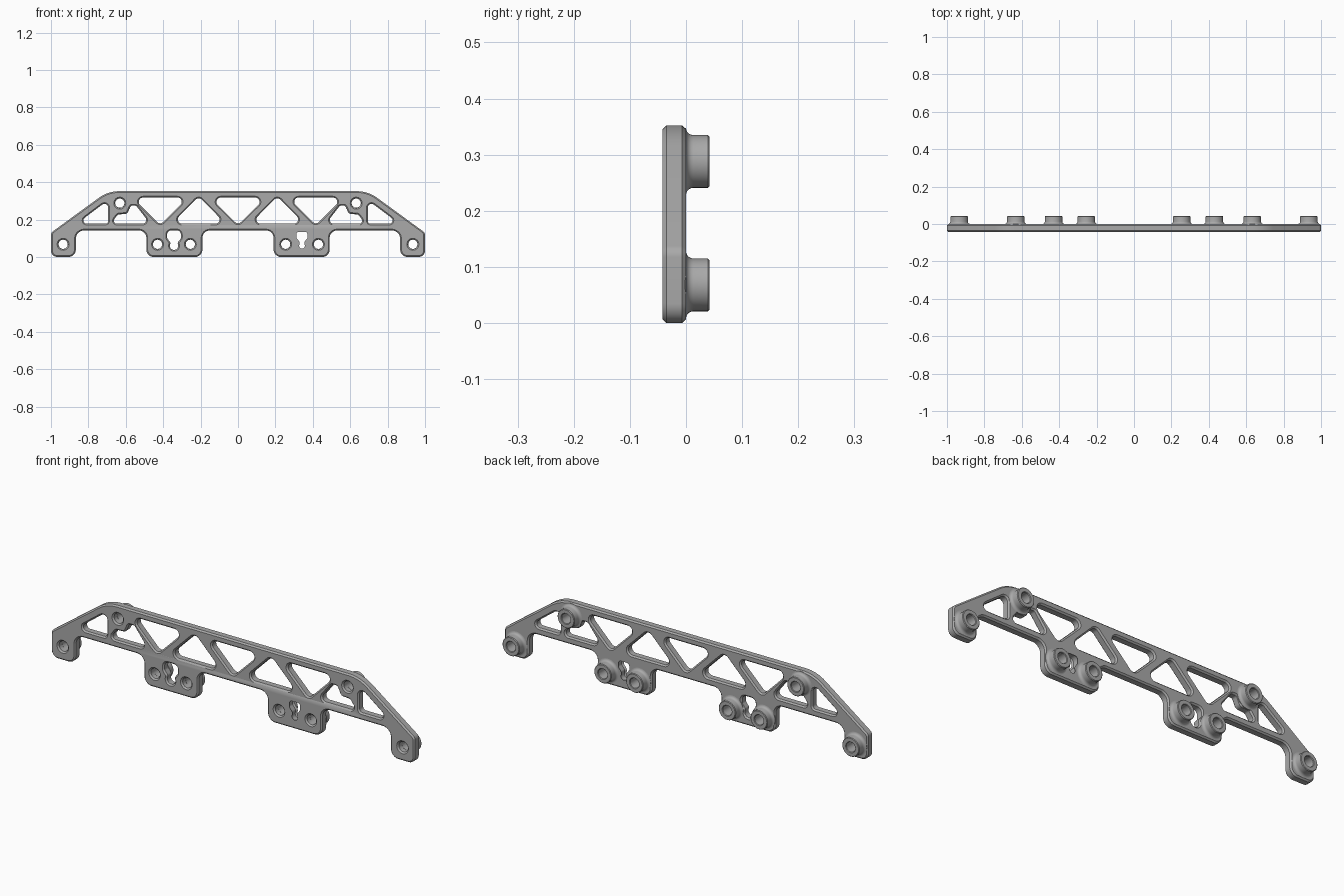
import bpy, bmesh, math
from mathutils import Vector, Matrix

cube = bpy.data.objects.get("Cube")
if cube:
    bpy.data.objects.remove(cube, do_unlink=True)

grey = bpy.data.materials.new("satin grey")
grey.use_nodes = True
colour = (0.4, 0.4, 0.4, 1)
grey.diffuse_color = colour
grey.node_tree.nodes["Principled BSDF"].inputs["Base Color"].default_value = colour

THICK, CHAMFER, BORE = 0.042, 0.007, 0.025


def finish(obj):
    obj.data.materials.clear()
    obj.data.materials.append(grey)
    bpy.ops.object.select_all(action='DESELECT')
    obj.select_set(True)
    bpy.context.view_layer.objects.active = obj
    bpy.ops.object.shade_smooth_by_angle(angle=math.radians(30))


def rounded(corners, steps=8):
    """Closed outline from (x, z, radius) corners, each replaced by an arc."""
    out = []
    for i, (x, z, r) in enumerate(corners):
        p = Vector((x, z))
        a = (Vector(corners[i - 1][:2]) - p).normalized()
        b = (Vector(corners[(i + 1) % len(corners)][:2]) - p).normalized()
        half = a.angle(b) / 2
        centre = p + (a + b).normalized() * (r / math.sin(half))
        tangent = r / math.tan(half)
        start, end = p + a * tangent - centre, p + b * tangent - centre
        sweep = start.angle_signed(end)
        for k in range(steps + 1):
            t = -sweep * k / steps
            c, s = math.cos(t), math.sin(t)
            out.append(centre + Vector((start.x * c - start.y * s, start.x * s + start.y * c)))
    return out


def mirror(points):
    return [Vector((-p[0], p[1])) for p in reversed(points)]


def circle(x, z, r, n=32):
    return [Vector((x + r * math.cos(math.tau * k / n), z + r * math.sin(math.tau * k / n)))
            for k in range(n)]


# Outer outline, right half then mirrored
half = [(0.695, 0.352, 0.18), (1.0, 0.13, 0.025), (1.0, 0.0, 0.035), (0.867, 0.0, 0.04),
        (0.867, 0.142, 0.045), (0.49, 0.142, 0.04), (0.49, 0.0, 0.04),
        (0.19, 0.0, 0.04), (0.19, 0.142, 0.04)]
outline = rounded(half + [(-x, z, r) for x, z, r in reversed(half)])

# Truss windows on one side
low, high, apex = 0.178, 0.318, 0.171
windows = [
    rounded([(0.862, low, 0.018), (0.694, low, 0.016), (0.694, 0.304, 0.02)]),
    rounded([(0.68, low, 0.016), (0.642, 0.228, 0.014), (0.592, 0.231, 0.022),
             (0.573, 0.275, 0.013), (0.545, 0.275, 0.014), (0.47, low, 0.02)]),
    rounded([(0.563, high, 0.023), (0.268, high, 0.023), (0.416, apex, 0.023)]),
    rounded([(0.354, low, 0.023), (0.066, low, 0.023), (0.21, 0.323, 0.023)]),
]
# Waisted slot between each pair of lower bosses
slot = [(0.037, 0.142, 0.022), (0.037, 0.1, 0.015), (0.018, 0.076, 0.014), (0.032, 0.038, 0.022)]
windows.append(rounded([(0.342 + x, z, r) for x, z, r in slot]
                       + [(0.342 - x, z, r) for x, z, r in reversed(slot)]))
windows += [mirror(w) for w in windows]
windows.append(rounded([(0.148, high, 0.023), (-0.148, high, 0.023), (0, apex, 0.023)]))

# Screw positions
places = [(s * x, z) for s in (-1, 1)
          for x, z in ((0.935, 0.068), (0.632, 0.288), (0.43, 0.068), (0.255, 0.068))]

# Plate: filled outline with chamfered edges
curve = bpy.data.curves.new("plate_outline", 'CURVE')
curve.dimensions = '2D'
curve.fill_mode = 'BOTH'
curve.extrude = THICK / 2 - CHAMFER
curve.bevel_depth = CHAMFER
curve.bevel_resolution = 0
curve.offset = -CHAMFER
for loop in [outline] + windows + [circle(x, z, BORE) for x, z in places]:
    spline = curve.splines.new('POLY')
    spline.points.add(len(loop) - 1)
    for point, p in zip(spline.points, loop):
        point.co = (p.x, p.y, 0, 1)
    spline.use_cyclic_u = True
source = bpy.data.objects.new("plate_outline", curve)
bpy.context.collection.objects.link(source)
bpy.context.view_layer.update()
mesh = bpy.data.meshes.new_from_object(source.evaluated_get(bpy.context.evaluated_depsgraph_get()))
bpy.data.objects.remove(source, do_unlink=True)
mesh.transform(Matrix.Translation((0, -THICK / 2, 0)) @ Matrix.Rotation(math.pi / 2, 4, 'X'))
bm = bmesh.new()
bm.from_mesh(mesh)
bmesh.ops.remove_doubles(bm, verts=bm.verts, dist=0.00005)
bmesh.ops.recalc_face_normals(bm, faces=bm.faces)
bm.to_mesh(mesh)
bm.free()
plate = bpy.data.objects.new("plate", mesh)
bpy.context.collection.objects.link(plate)
finish(plate)

# Boss: turned ring with a flared foot, as (radius, y)
FLARE, WALL, TOP = 0.013, 0.047, 0.042
profile = [(BORE - 0.0005, -0.012), (WALL + FLARE, -0.004)]
for k in range(6):
    t = math.pi / 2 * k / 5
    profile.append((WALL + FLARE * (1 - math.sin(t)), FLARE * (1 - math.cos(t))))
profile += [(WALL, TOP - 0.003), (WALL - 0.003, TOP),
            (BORE + 0.002, TOP), (BORE - 0.0005, TOP - 0.003)]


def boss(name, x, z, n=40):
    bm = bmesh.new()
    rings = [[bm.verts.new((p.x, y, p.y)) for p in circle(0, 0, r, n)] for r, y in profile]
    for i, ring in enumerate(rings):
        after = rings[(i + 1) % len(rings)]
        for k in range(n):
            j = (k + 1) % n
            bm.faces.new((ring[k], ring[j], after[j], after[k]))
    bmesh.ops.recalc_face_normals(bm, faces=bm.faces)
    data = bpy.data.meshes.new(name)
    bm.to_mesh(data)
    bm.free()
    obj = bpy.data.objects.new(name, data)
    obj.location = (x, 0, z)
    bpy.context.collection.objects.link(obj)
    finish(obj)


names = ["end_boss", "upper_boss", "outer_pad_boss", "inner_pad_boss"]
for i, (x, z) in enumerate(places):
    boss(("right_" if x < 0 else "left_") + names[i % 4], x, z)
